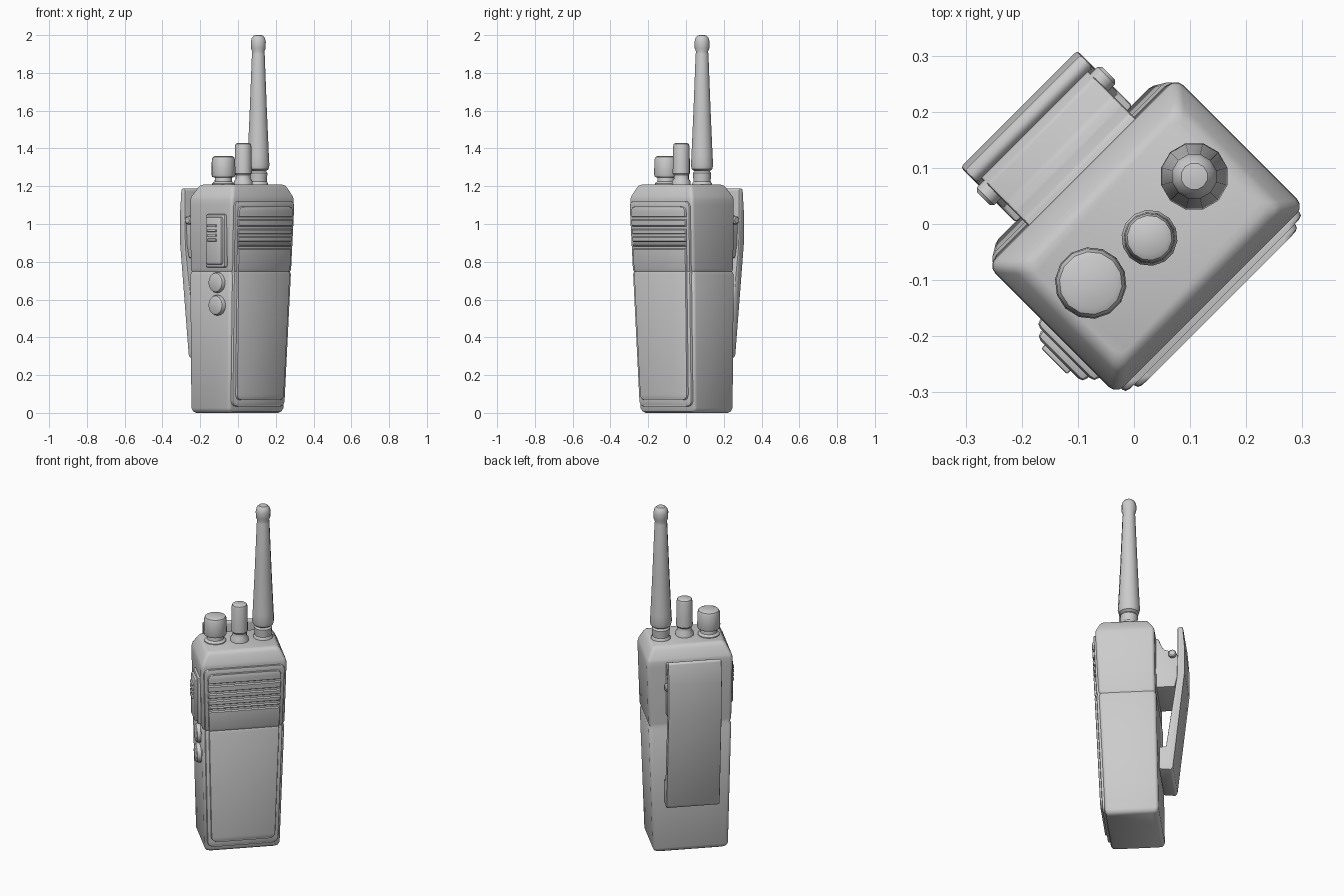
import bpy, bmesh, math
from mathutils import Matrix, Vector

if "Cube" in bpy.data.objects:
    bpy.data.objects.remove(bpy.data.objects["Cube"])

# Built square-on (front = -y), then turned 45 degrees about z
TURN = Matrix.Rotation(math.radians(45), 4, 'Z')


def finish(name, bm, bevel=0.0, segs=2):
    bmesh.ops.remove_doubles(bm, verts=bm.verts, dist=1e-5)
    bmesh.ops.recalc_face_normals(bm, faces=bm.faces)
    if bevel:
        edges = [e for e in bm.edges if e.calc_face_angle(0) > math.radians(25)]
        bmesh.ops.bevel(bm, geom=edges, offset=bevel, segments=segs, profile=0.5,
                        affect='EDGES', clamp_overlap=True)
    bm.transform(TURN)
    me = bpy.data.meshes.new(name)
    bm.to_mesh(me)
    bm.free()
    ob = bpy.data.objects.new(name, me)
    bpy.context.collection.objects.link(ob)
    return ob


def skin(bm, rings):
    rows = [[bm.verts.new(p) for p in r] for r in rings]
    n = len(rows[0])
    for a, b in zip(rows, rows[1:]):
        for i in range(n):
            j = (i + 1) % n
            bm.faces.new((a[i], a[j], b[j], b[i]))
    bm.faces.new(rows[0][::-1])
    bm.faces.new(rows[-1])


def loft(name, rows, r, k=3):
    """rows: (z, half width, front depth, back depth) with rounded corners"""
    rings = []
    for z, w, f, b in rows:
        ring = []
        for q, (cx, cy) in enumerate(((w - r, b - r), (r - w, b - r),
                                      (r - w, r - f), (w - r, r - f))):
            for i in range(k + 1):
                a = math.pi / 2 * (q + i / k)
                ring.append((cx + r * math.cos(a), cy + r * math.sin(a), z))
        rings.append(ring)
    bm = bmesh.new()
    skin(bm, rings)
    return finish(name, bm)


def lathe(name, profile, x, y, n=14, axis='Z', z=0):
    rings = [[(r * math.cos(2 * math.pi * i / n), r * math.sin(2 * math.pi * i / n), h)
              for i in range(n)] for r, h in profile]
    bm = bmesh.new()
    skin(bm, rings)
    if axis == 'X':
        bm.transform(Matrix.Rotation(math.radians(-90), 4, 'Y'))
    bm.transform(Matrix.Translation((x, y, z)))
    return finish(name, bm)


def prism(name, pts, w, bevel):
    """(y, z) profile extruded across x"""
    bm = bmesh.new()
    skin(bm, [[(x, y, z) for y, z in pts] for x in (-w, w)])
    return finish(name, bm, bevel)


def box(name, lo, hi, bevel):
    bm = bmesh.new()
    lo, hi = Vector(lo), Vector(hi)
    bmesh.ops.create_cube(bm, size=1, matrix=Matrix.Translation((lo + hi) / 2)
                          @ Matrix.Diagonal((*(hi - lo), 1)))
    return finish(name, bm, bevel)


def front(z):
    return 0.143 + 0.043 * z


def half(z):
    return 0.208 + 0.027 * z


# Tapered body with waist groove and sloped shoulders
loft("body", [(0, .188, .125, .135), (.008, .2, .137, .146), (.025, .208, .143, .152),
              (.73, .228, .173, .14), (.748, .222, .169, .134), (.765, .229, .176, .135),
              (1.10, .237, .192, .131), (1.13, .236, .192, .131), (1.145, .232, .19, .128),
              (1.19, .21, .172, .102), (1.203, .2, .165, .094), (1.21, .185, .15, .08)], .018)


# Raised front bezel and panel, following the slope of the body front
def panel(name, z0, z1, inset, lift, rad, ridges=()):
    rows = []
    for i in range(5):
        a = math.pi / 2 * i / 4
        rows.append((z0 + rad * (1 - math.cos(a)), -rad * (1 - math.sin(a)), 0))
        rows.append((z1 - rad * (1 - math.cos(a)), -rad * (1 - math.sin(a)), 0))
    rows += [(.735, 0, 0), (.748, -.003, -.005), (.762, 0, 0)]
    for c in ridges:
        rows += [(c - .011, 0, 0), (c - .006, 0, -.008), (c + .006, 0, -.008), (c + .011, 0, 0)]
    loft(name, [(z, half(z) - inset + dw, front(z) + lift + dy, -.1)
                for z, dw, dy in sorted(rows)], .008, 2)


panel("front_bezel", .035, 1.12, .014, .012, .03)
panel("front_panel", .068, 1.092, .034, .024, .03, (.875, .9, .94, .98, 1.03))

# Top controls
lathe("volume_knob", [(.062, 1.19), (.06, 1.215), (.047, 1.225), (.045, 1.245), (.06, 1.25),
                      (.064, 1.262), (.062, 1.34), (.056, 1.355), (.045, 1.36)], -.129, -.02)
lathe("channel_knob", [(.05, 1.19), (.05, 1.225), (.04, 1.24), (.04, 1.26), (.046, 1.268),
                       (.044, 1.41), (.04, 1.424), (.03, 1.43)], .002, -.037)
lathe("antenna", [(.054, 1.19), (.054, 1.215), (.047, 1.225), (.05, 1.27), (.042, 1.28),
                  (.056, 1.29), (.061, 1.31), (.058, 1.36), (.047, 1.6), (.035, 1.9),
                  (.033, 1.912), (.04, 1.93), (.041, 1.965), (.036, 1.985),
                  (.024, 1.998), (.012, 2.0)], .136, -.016, 12)

# Side talk button with grip ribs
box("talk_button_base", (-.25, -.15, .77), (-.2, -.002, 1.052), .012)
box("talk_button", (-.265, -.136, .785), (-.22, -.018, 1.038), .012)
for i in range(4):
    z = .915 + i * .025
    box(f"talk_button_rib_{i + 1}", (-.274, -.105, z - .007), (-.25, -.04, z + .007), .004)

# Two round side buttons
for i, z in enumerate((.69, .57)):
    ob = lathe(f"side_button_{i + 1}", [(.054, .2), (.054, .236), (.05, .246), (.04, .251)],
               0, -.076, 18, 'X', z)

# Belt clip: bracket, hinge pin, sprung plate with hooked foot
prism("clip_bracket", [(.1, 1.13), (.145, 1.125), (.165, 1.07), (.185, 1.05), (.235, 1.045),
                       (.258, 1.0), (.258, .93), (.235, .82), (.1, .82)], .135, .006)
pin = [(.016, -.158), (.022, -.152), (.022, .152), (.016, .158)]
lathe("clip_pin", pin, 0, .222, 12, 'X', 1.02)
prism("belt_clip", [(.262, 1.19), (.28, 1.185), (.29, 1.06), (.29, .9), (.226, .31),
                    (.216, .292), (.15, .30), (.15, .44), (.187, .44), (.247, .88),
                    (.25, 1.0), (.25, 1.18)], .147, .006)

# Smooth shading with sharp edges kept
for ob in bpy.context.scene.objects:
    ob.select_set(True)
    bpy.context.view_layer.objects.active = ob
bpy.ops.object.shade_smooth_by_angle(angle=math.radians(35))
